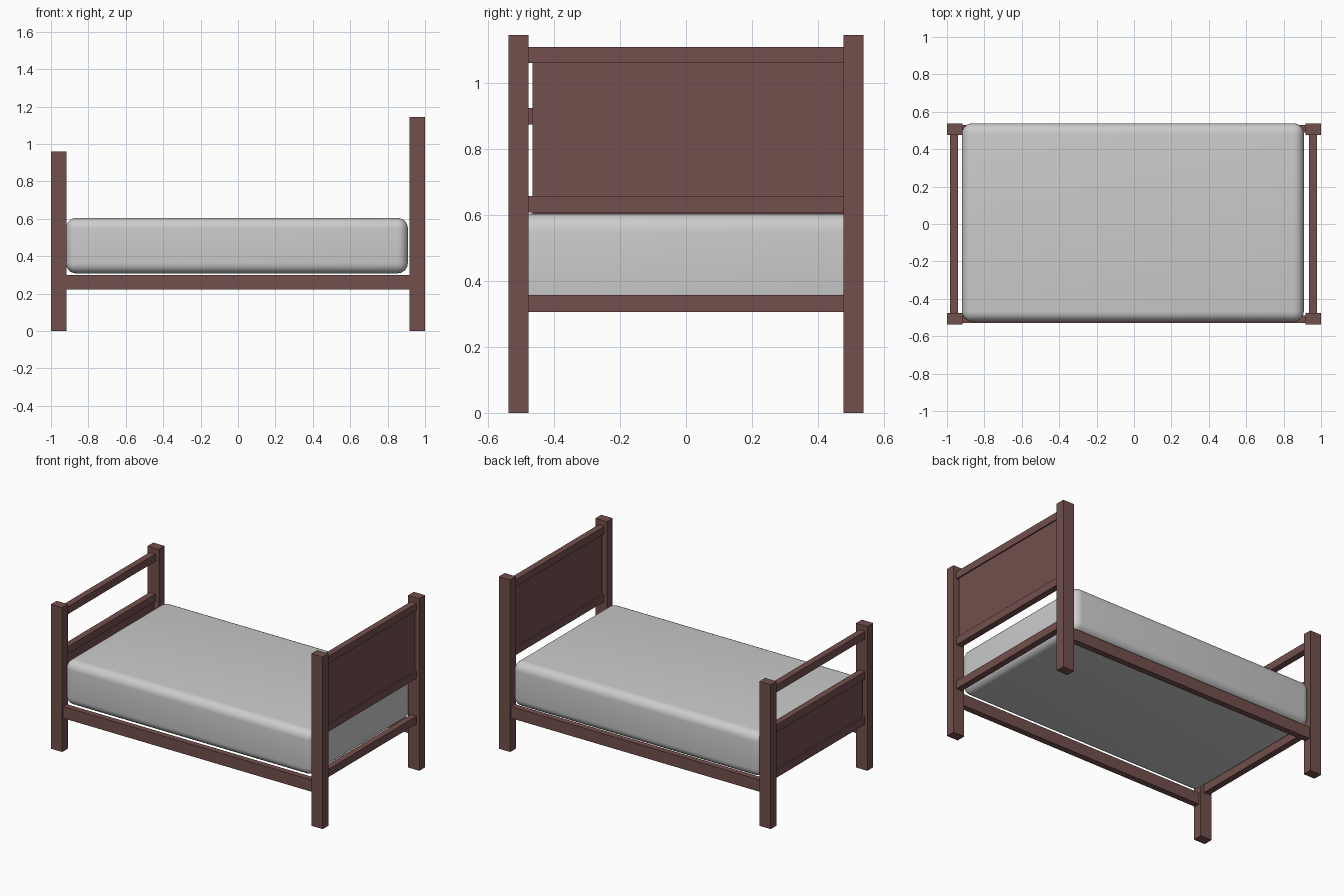
import bpy, math

if "Cube" in bpy.data.objects:
    bpy.data.objects.remove(bpy.data.objects["Cube"])

wood = bpy.data.materials.new("dark_wood")
wood.diffuse_color = (0.17, 0.08, 0.075, 1)
wood.use_nodes = True
wood.node_tree.nodes["Principled BSDF"].inputs["Base Color"].default_value = wood.diffuse_color


def box(name, x, y, z, mat=wood):
    """Box spanning the given (min, max) ranges."""
    bpy.ops.mesh.primitive_cube_add(size=1)
    ob = bpy.context.object
    ob.name = name
    ob.location = [(a + b) / 2 for a, b in (x, y, z)]
    ob.scale = [b - a for a, b in (x, y, z)]
    bpy.ops.object.transform_apply(location=False, rotation=False, scale=True)
    if mat:
        ob.data.materials.append(mat)
    return ob


# posts and side rails, mirrored front to back
for side, s in (("front", -1), ("back", 1)):
    post_y = sorted((s * 0.477, s * 0.538))
    box(f"{side}_foot_post", (-1, -0.917), post_y, (0, 0.96))
    box(f"{side}_head_post", (0.917, 1), post_y, (0, 1.145))
    box(f"{side}_side_rail", (-0.925, 0.925), sorted((s * 0.49, s * 0.53)), (0.222, 0.30))

# cross rails and recessed panel of each end
ends = (
    ("head", 0.957, ((0.305, 0.357), (0.607, 0.657), (1.06, 1.108)), (0.65, 1.065)),
    ("foot", -0.963, ((0.305, 0.357), (0.607, 0.657), (0.873, 0.923)), (0.35, 0.615)),
)
for end, x, rails, panel in ends:
    for level, z in zip(("lower", "middle", "upper"), rails):
        box(f"{end}_{level}_rail", (x - 0.021, x + 0.021), (-0.485, 0.485), z)
    box(f"{end}_panel", (x - 0.012, x + 0.012), (-0.465, 0.485), panel)

# mattress with rounded edges
mattress = box("mattress", (-0.92, 0.908), (-0.522, 0.538), (0.308, 0.604), None)
bevel = mattress.modifiers.new("round_edges", "BEVEL")
bevel.width = 0.055
bevel.segments = 6
bpy.ops.object.modifier_apply(modifier=bevel.name)
bpy.ops.object.shade_smooth_by_angle(angle=math.radians(35))
